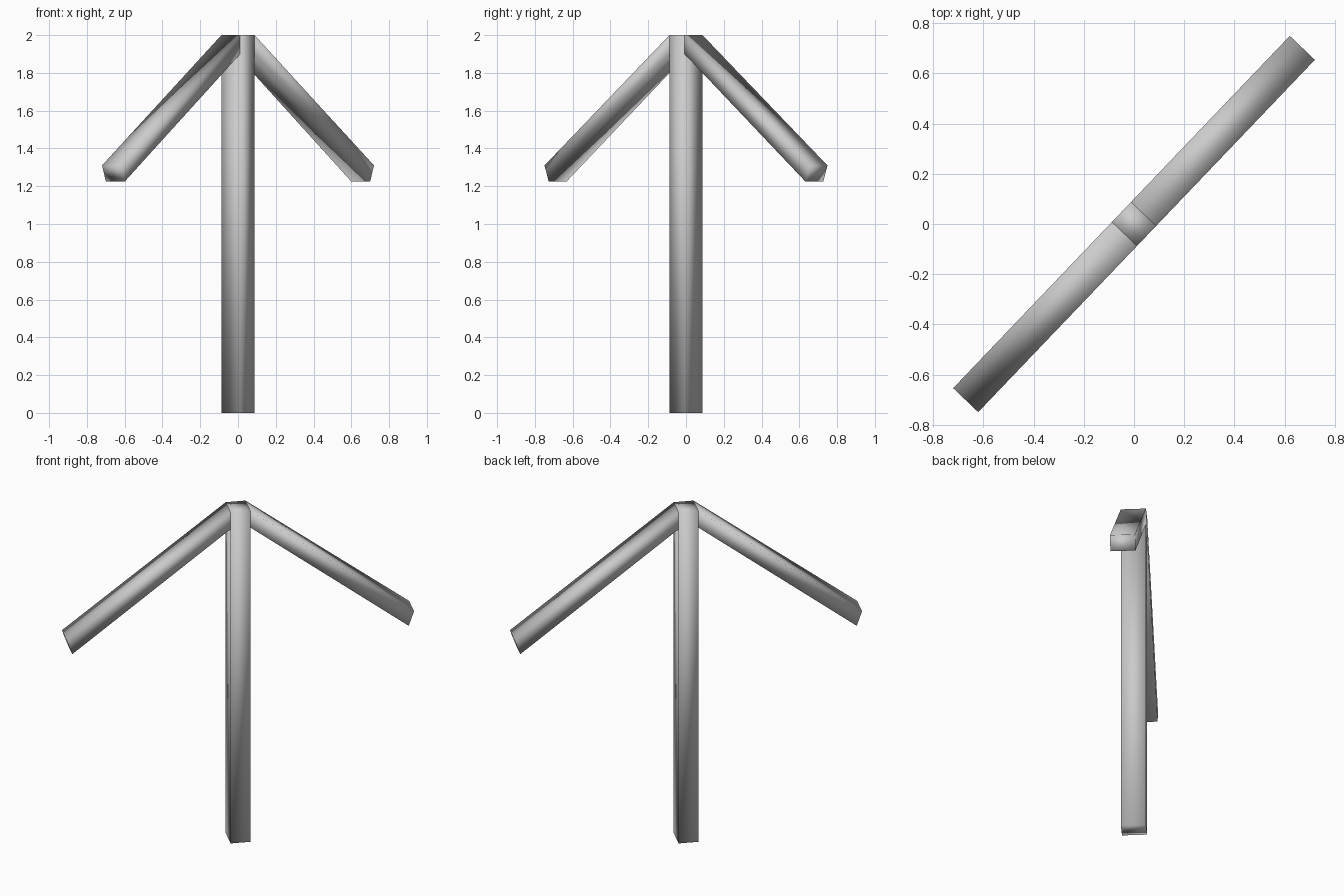
import bpy, bmesh, math
from mathutils import Matrix

if "Cube" in bpy.data.objects:
    bpy.data.objects.remove(bpy.data.objects["Cube"])

WIDTH = 0.138                                      # thickness of every bar
DIAGONAL = Matrix.Rotation(math.radians(46.3), 4, 'Z')


def bar(name, outline):
    """Smooth-shaded bar: a side outline (along, up) extruded across the width."""
    bm = bmesh.new()
    face = bm.faces.new([bm.verts.new((s, -WIDTH / 2, z)) for s, z in outline])
    ext = bmesh.ops.extrude_face_region(bm, geom=[face], use_keep_orig=True)
    new = [g for g in ext["geom"] if isinstance(g, bmesh.types.BMVert)]
    bmesh.ops.translate(bm, vec=(0, WIDTH, 0), verts=new)
    bmesh.ops.transform(bm, matrix=DIAGONAL, verts=bm.verts)
    bmesh.ops.recalc_face_normals(bm, faces=bm.faces)
    for f in bm.faces:
        f.smooth = True
    mesh = bpy.data.meshes.new(name)
    bm.to_mesh(mesh)
    bm.free()
    obj = bpy.data.objects.new(name, mesh)
    bpy.context.collection.objects.link(obj)
    return obj


# Upright post
bar("post", [(-0.055, 0), (0.055, 0), (0.055, 2), (-0.055, 2)])

# Sloping arms, one on each side of the post top
for side, name in ((-1, "left_arm"), (1, "right_arm")):
    bar(name, [(side * s, z) for s, z in
               ((0.055, 1.9), (0.94, 1.225), (0.97, 1.31), (0.055, 2.0))])
